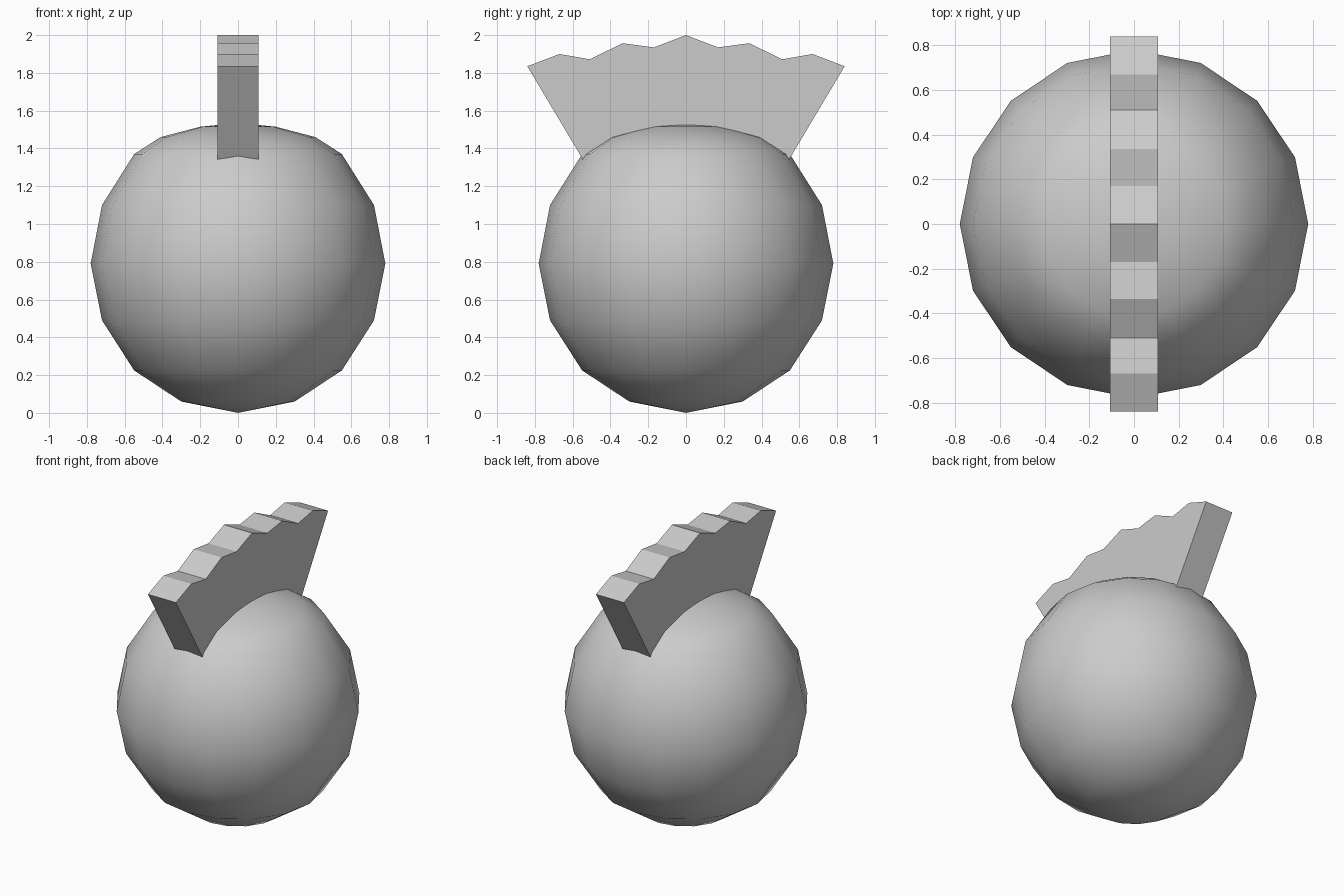
import bpy, bmesh, math

cube = bpy.data.objects.get("Cube")
if cube:
    bpy.data.objects.remove(cube, do_unlink=True)

grey = bpy.data.materials.new("plain grey")
grey.use_nodes = True
colour = (0.6, 0.6, 0.6, 1)
grey.diffuse_color = colour
grey.node_tree.nodes["Principled BSDF"].inputs["Base Color"].default_value = colour


def add_object(name, bm):
    bmesh.ops.recalc_face_normals(bm, faces=bm.faces)
    mesh = bpy.data.meshes.new(name)
    bm.to_mesh(mesh)
    bm.free()
    mesh.materials.append(grey)
    obj = bpy.data.objects.new(name, mesh)
    bpy.context.collection.objects.link(obj)
    return obj


# Round body: a lathed profile, slightly flattened at the top
profile = [(0, 0), (0.3, 0.06), (0.55, 0.225), (0.72, 0.49), (0.78, 0.79),
           (0.72, 1.1), (0.55, 1.37), (0.41, 1.46), (0.2, 1.515), (0, 1.535)]
bm = bmesh.new()
verts = [bm.verts.new((r, 0, z)) for r, z in profile]
edges = [bm.edges.new(pair) for pair in zip(verts, verts[1:])]
bmesh.ops.spin(bm, geom=verts + edges, cent=(0, 0, 0), axis=(0, 0, 1),
               angle=math.tau, steps=16)
bmesh.ops.remove_doubles(bm, verts=bm.verts, dist=0.001)
for face in bm.faces:
    face.smooth = True
add_object("body", bm)

# Crest: a fan with a zigzag top, extruded across x, its foot sunk in the body
half = [(0, 2), (0.17, 1.935), (0.335, 1.957), (0.51, 1.872),
        (0.67, 1.9), (0.84, 1.835), (0.42, 1.13)]
outline = half + [(-y, z) for y, z in reversed(half[1:])]
width = 0.216
bm = bmesh.new()
side = bm.faces.new([bm.verts.new((-width / 2, y, z)) for y, z in outline])
new = bmesh.ops.extrude_face_region(bm, geom=[side])["geom"]
bmesh.ops.translate(bm, vec=(width, 0, 0),
                    verts=[v for v in new if isinstance(v, bmesh.types.BMVert)])
# Put back the wall if the extrusion consumed it
bmesh.ops.holes_fill(bm, edges=[e for e in bm.edges if e.is_boundary], sides=0)
add_object("crest", bm)
